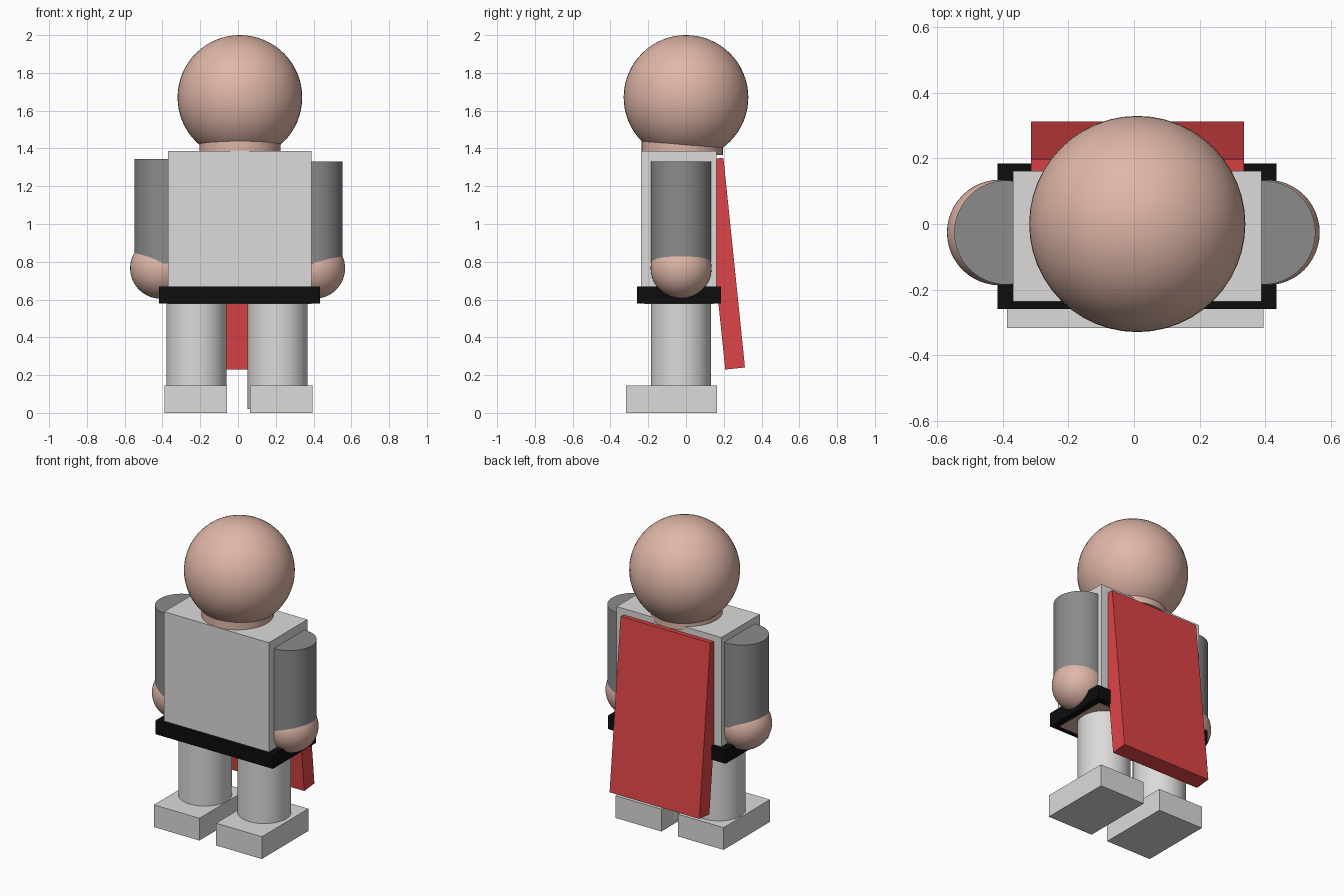
import bpy
import math

if "Cube" in bpy.data.objects:
    bpy.data.objects.remove(bpy.data.objects["Cube"])


def material(name, rgb):
    m = bpy.data.materials.new(name)
    m.diffuse_color = (*rgb, 1)
    m.use_nodes = True
    m.node_tree.nodes["Principled BSDF"].inputs["Base Color"].default_value = m.diffuse_color
    return m


skin = material("skin", (0.74, 0.47, 0.39))
white = material("off_white", (0.72, 0.71, 0.70))
grey = material("sleeve_grey", (0.26, 0.26, 0.26))
black = material("belt_black", (0.004, 0.004, 0.004))
red = material("cape_red", (0.73, 0.058, 0.062))


def finish(name, mat, smooth=False):
    ob = bpy.context.object
    ob.name = name
    ob.data.materials.append(mat)
    if smooth:
        bpy.ops.object.shade_smooth_by_angle(angle=math.radians(40))
    return ob


def box(name, mat, x, y, z):
    """Box from (min, max) ranges on each axis."""
    bpy.ops.mesh.primitive_cube_add(size=1, location=[sum(r) / 2 for r in (x, y, z)])
    bpy.context.object.scale = [r[1] - r[0] for r in (x, y, z)]
    bpy.ops.object.transform_apply(location=False, rotation=False, scale=True)
    return finish(name, mat)


def cylinder(name, mat, x, y, r, z0, z1):
    bpy.ops.mesh.primitive_cylinder_add(vertices=48, radius=r, depth=z1 - z0,
                                        location=(x, y, (z0 + z1) / 2))
    return finish(name, mat, True)


def ball(name, mat, loc, r):
    bpy.ops.mesh.primitive_uv_sphere_add(segments=48, ring_count=32, radius=r, location=loc)
    return finish(name, mat, True)


# head and neck
ball("head", skin, (0.01, 0, 1.67), 0.33)
cylinder("neck", skin, 0.01, -0.02, 0.215, 1.365, 1.55)

# torso, belt and hips showing inside the belt from below
box("torso", white, (-0.37, 0.39), (-0.237, 0.162), (0.62, 1.387))
box("belt", black, (-0.417, 0.435), (-0.26, 0.185), (0.58, 0.67))
box("hips", skin, (-0.37, 0.39), (-0.22, 0.145), (0.576, 0.65))

# arms and hands: side, arm x, hand x, arm bottom
for side, ax, hx, z0 in (("left", -0.39, -0.41, 0.79), ("right", 0.395, 0.406, 0.775)):
    cylinder(side + "_arm", grey, ax, -0.026, 0.159, z0, z0 + 0.555)
    ball(side + "_hand", skin, (hx, -0.026, 0.766), 0.161)

# legs and feet: side, leg x, foot x range
for side, lx, fx in (("left", -0.22, (-0.388, -0.058)), ("right", 0.21, (0.063, 0.395))):
    cylinder(side + "_leg", white, lx, -0.027, 0.159, 0.02, 0.62)
    box(side + "_foot", white, fx, (-0.317, 0.165), (0, 0.146))

# cape: tilted slab hanging from the shoulders
cape = box("cape", red, (-0.315, 0.336), (-0.0525, 0.0525), (-0.558, 0.558))
cape.location = (0.0105, 0.203, 0.79)
cape.rotation_euler.x = math.atan2(0.114, 1.11)
